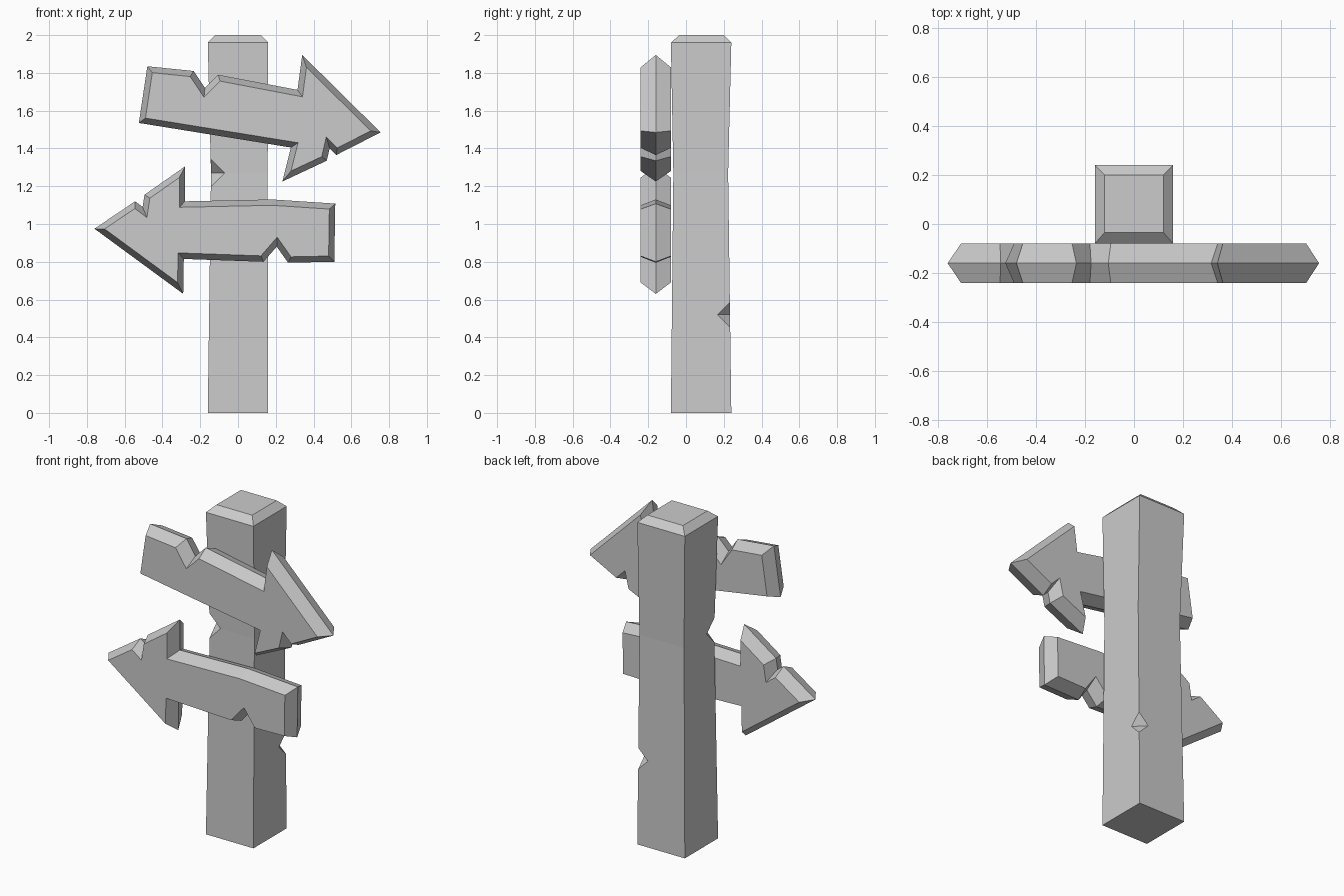
import bpy, bmesh
from mathutils import Vector

if "Cube" in bpy.data.objects:
    bpy.data.objects.remove(bpy.data.objects["Cube"])


def finish(bm, name):
    bmesh.ops.recalc_face_normals(bm, faces=bm.faces)
    mesh = bpy.data.meshes.new(name)
    bm.to_mesh(mesh)
    bm.free()
    obj = bpy.data.objects.new(name, mesh)
    bpy.context.collection.objects.link(obj)
    return obj


def inset(points, d):
    """Mitred inward offset of a clockwise outline."""
    pts = [Vector(p) for p in points]
    out = []
    for i, p in enumerate(pts):
        a = (p - pts[i - 1]).normalized()
        b = (pts[(i + 1) % len(pts)] - p).normalized()
        na, nb = Vector((a.y, -a.x)), Vector((b.y, -b.x))
        out.append(p + (na + nb) * d / (1 + na.dot(nb)))
    return out


def loft(bm, rings):
    """Join equal-length rings of points into a capped solid."""
    rings = [[bm.verts.new(p) for p in r] for r in rings]
    for r, s in zip(rings, rings[1:]):
        for i in range(len(r)):
            j = (i + 1) % len(r)
            bm.faces.new((r[i], r[j], s[j], s[i]))
    bm.faces.new(rings[0])
    bm.faces.new(rings[-1])


def arrow_board(name, outline):
    # full outline at mid thickness, bevelled to the front and back faces
    small = inset(outline, 0.031)
    bm = bmesh.new()
    loft(bm, [[(x, y, z) for x, z in pts] for y, pts in
              ((-0.24, small), (-0.16, outline), (-0.08, small))])
    return finish(bm, name)


def chip(obj, corner, r, h):
    # octahedral bite out of a post edge
    bm = bmesh.new()
    c = Vector(corner)
    for axis in (Vector((r, 0, 0)), Vector((0, r, 0)), Vector((0, 0, h))):
        bm.verts.new(c + axis)
        bm.verts.new(c - axis)
    bmesh.ops.convex_hull(bm, input=bm.verts)
    cutter = finish(bm, "chip_cutter")
    cutter.hide_render = True
    mod = obj.modifiers.new("chip", 'BOOLEAN')
    mod.operation, mod.solver, mod.object = 'DIFFERENCE', 'EXACT', cutter
    bpy.context.view_layer.objects.active = obj
    bpy.ops.object.modifier_apply(modifier=mod.name)
    bpy.data.objects.remove(cutter)


# Post: slightly waisted, chamfered top
bm = bmesh.new()
sections = [(-0.16, 0.16, -0.08, 0.24, 0), (-0.143, 0.157, -0.067, 0.223, 1.27),
            (-0.16, 0.16, -0.08, 0.24, 1.96), (-0.12, 0.12, -0.035, 0.20, 2.0)]
loft(bm, [[(a, c, z), (b, c, z), (b, d, z), (a, d, z)] for a, b, c, d, z in sections])
post = finish(bm, "post")
chip(post, (-0.143, -0.067, 1.27), 0.072, 0.075)
chip(post, (0.159, 0.233, 0.52), 0.066, 0.066)

# Upper board pointing right
arrow_board("upper_arrow", [
    (-0.48, 1.835), (-0.235, 1.81), (-0.175, 1.72), (-0.105, 1.79),
    (0.315, 1.71), (0.34, 1.895), (0.755, 1.485), (0.52, 1.365),
    (0.485, 1.40), (0.47, 1.335), (0.235, 1.225), (0.28, 1.405), (-0.525, 1.535)])

# Lower board pointing left
arrow_board("lower_arrow", [
    (-0.76, 0.975), (-0.545, 1.12), (-0.505, 1.09), (-0.495, 1.155),
    (-0.28, 1.305), (-0.28, 1.12), (0.18, 1.13), (0.515, 1.108),
    (0.51, 0.80), (0.265, 0.795), (0.205, 0.88), (0.135, 0.80),
    (-0.287, 0.815), (-0.29, 0.63)])
